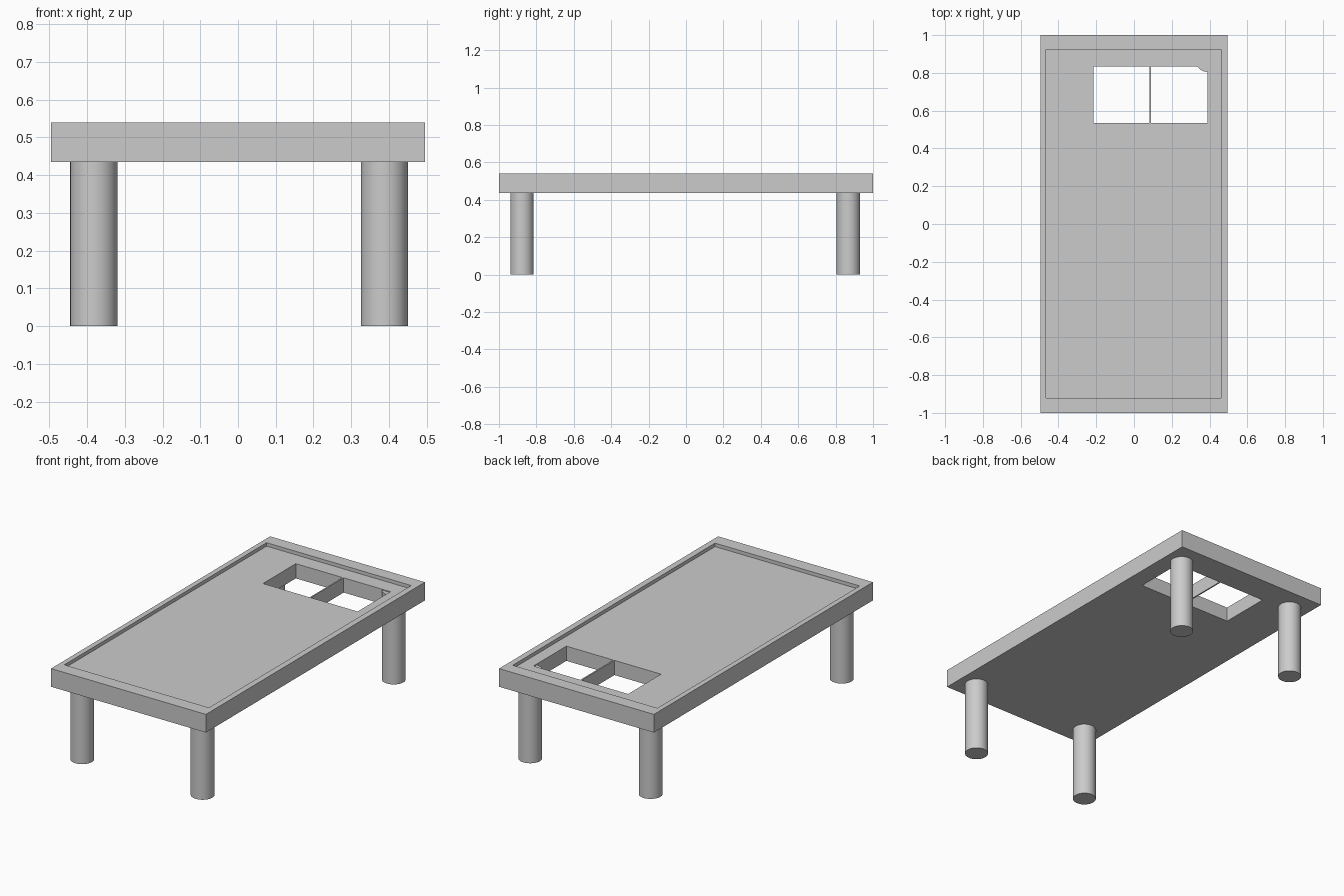
import bpy
import math

if "Cube" in bpy.data.objects:
    bpy.data.objects.remove(bpy.data.objects["Cube"])


def box(name, x0, x1, y0, y1, z0, z1):
    bpy.ops.mesh.primitive_cube_add(
        size=1, location=((x0 + x1) / 2, (y0 + y1) / 2, (z0 + z1) / 2))
    ob = bpy.context.object
    ob.name = name
    ob.scale = (x1 - x0, y1 - y0, z1 - z0)
    bpy.ops.object.transform_apply(location=False, rotation=False, scale=True)
    return ob


def cut(target, cutter):
    mod = target.modifiers.new(cutter.name, 'BOOLEAN')
    mod.operation = 'DIFFERENCE'
    mod.solver = 'EXACT'
    mod.object = cutter
    cutter.hide_render = True
    cutter.hide_set(True)


# Table top slab
top = box("table_top", -0.495, 0.495, -1.0, 1.0, 0.435, 0.54)

# Shallow recess leaving a raised rim
cut(top, box("recess_cutter", -0.465, 0.46, -0.922, 0.925, 0.52, 0.60))

# Two openings right through the slab, with a thin divider between them
for side, x0, x1 in (("left", -0.215, 0.083), ("right", 0.091, 0.39)):
    cut(top, box(side + "_opening_cutter", x0, x1, 0.535, 0.835, 0.3, 0.7))

# Round legs, let into the slab just below the recessed surface
LEG_TOP = 0.515
for end, y in (("front", -0.877), ("back", 0.868)):
    for side, x in (("left", -0.382), ("right", 0.388)):
        bpy.ops.mesh.primitive_cylinder_add(
            vertices=64, radius=0.0625, depth=LEG_TOP, location=(x, y, LEG_TOP / 2))
        leg = bpy.context.object
        leg.name = f"{end}_{side}_leg"
        bpy.ops.object.shade_smooth_by_angle(angle=math.radians(30))
